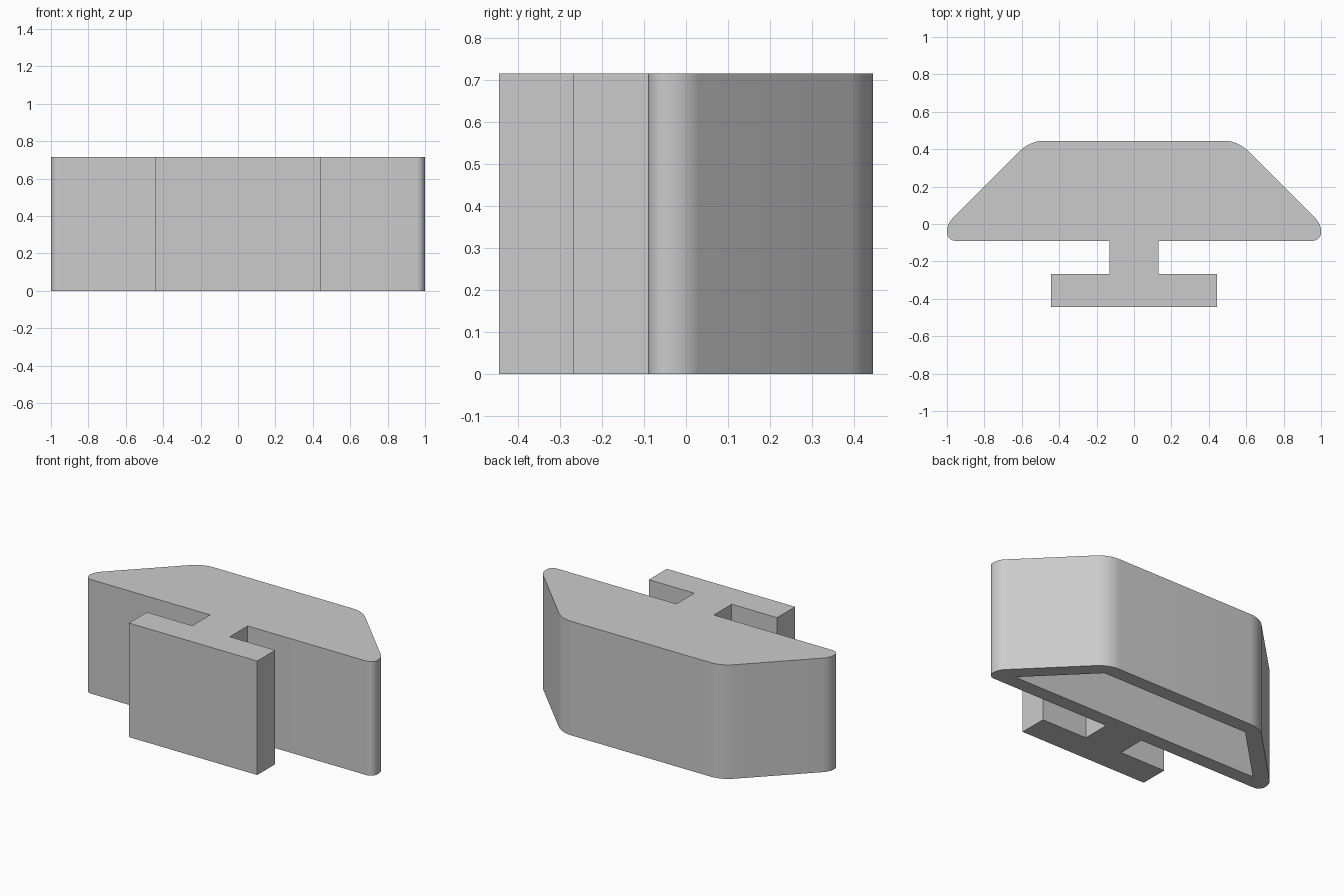
import bpy, bmesh, math
from mathutils import Vector

if "Cube" in bpy.data.objects:
    bpy.data.objects.remove(bpy.data.objects["Cube"], do_unlink=True)

HEIGHT = 0.715
WALL = 0.09

grey = bpy.data.materials.new("light grey")
grey.use_nodes = True
grey.diffuse_color = (0.6, 0.6, 0.6, 1)
grey.node_tree.nodes["Principled BSDF"].inputs["Base Color"].default_value = grey.diffuse_color


def mirrored(half):
    """Close a right-hand half profile with its mirror image."""
    return half + [(-x, y) for x, y in reversed(half)]


def rounded(corners, radii, steps=10):
    """Replace each corner with a tangent arc of the given radius."""
    points = []
    for i, (corner, radius) in enumerate(zip(corners, radii)):
        c = Vector(corner)
        a = (Vector(corners[i - 1]) - c).normalized()
        b = (Vector(corners[(i + 1) % len(corners)]) - c).normalized()
        half = a.angle(b) / 2
        centre = c + (a + b).normalized() * radius / math.sin(half)
        start = c + a * radius / math.tan(half) - centre
        end = c + b * radius / math.tan(half) - centre
        sweep = start.angle(end)
        for k in range(steps + 1):
            t = k / steps
            arm = (start * math.sin((1 - t) * sweep) + end * math.sin(t * sweep)) / math.sin(sweep)
            points.append(centre + arm)
    return points


def prism_walls(bm, outline, top):
    """Upright walls with a cap at the top; returns the open lower edges."""
    low = [bm.verts.new((x, y, 0)) for x, y in outline]
    high = [bm.verts.new((x, y, top)) for x, y in outline]
    bm.faces.new(high)
    n = len(low)
    for i in range(n):
        j = (i + 1) % n
        bm.faces.new((low[i], low[j], high[j], high[i]))
    return [bm.edges.get((low[i], low[(i + 1) % n])) for i in range(n)]


def make_part(name, shells):
    bm = bmesh.new()
    rim = []
    for outline, top in shells:
        rim += prism_walls(bm, outline, top)
    # underside, leaving any inner outline open
    bmesh.ops.triangle_fill(bm, edges=rim, use_beauty=True, use_dissolve=False)
    bmesh.ops.recalc_face_normals(bm, faces=bm.faces)
    mesh = bpy.data.meshes.new(name)
    bm.to_mesh(mesh)
    bm.free()
    mesh.materials.append(grey)
    obj = bpy.data.objects.new(name, mesh)
    bpy.context.collection.objects.link(obj)
    bpy.ops.object.select_all(action="DESELECT")
    obj.select_set(True)
    bpy.context.view_layer.objects.active = obj
    bpy.ops.object.shade_smooth_by_angle(angle=math.radians(30))
    return obj


# Hollow head: rounded trapezoid block, open underneath
outer = mirrored([(1, -0.09), (1, 0), (0.555, 0.445)])
radii = [0.045, 0.1, 0.18]
cavity = mirrored([(0.873, 0), (0.516, 0.357)])
make_part("hollow_head", [(rounded(outer, radii + radii[::-1]), HEIGHT),
                          (cavity, HEIGHT - WALL)])

# Solid T-shaped rail: narrow stem and wide front plate
rail = mirrored([(0.445, -0.445), (0.445, -0.267), (0.13, -0.267), (0.13, -0.09)])
make_part("mounting_rail", [(rail, HEIGHT)])
